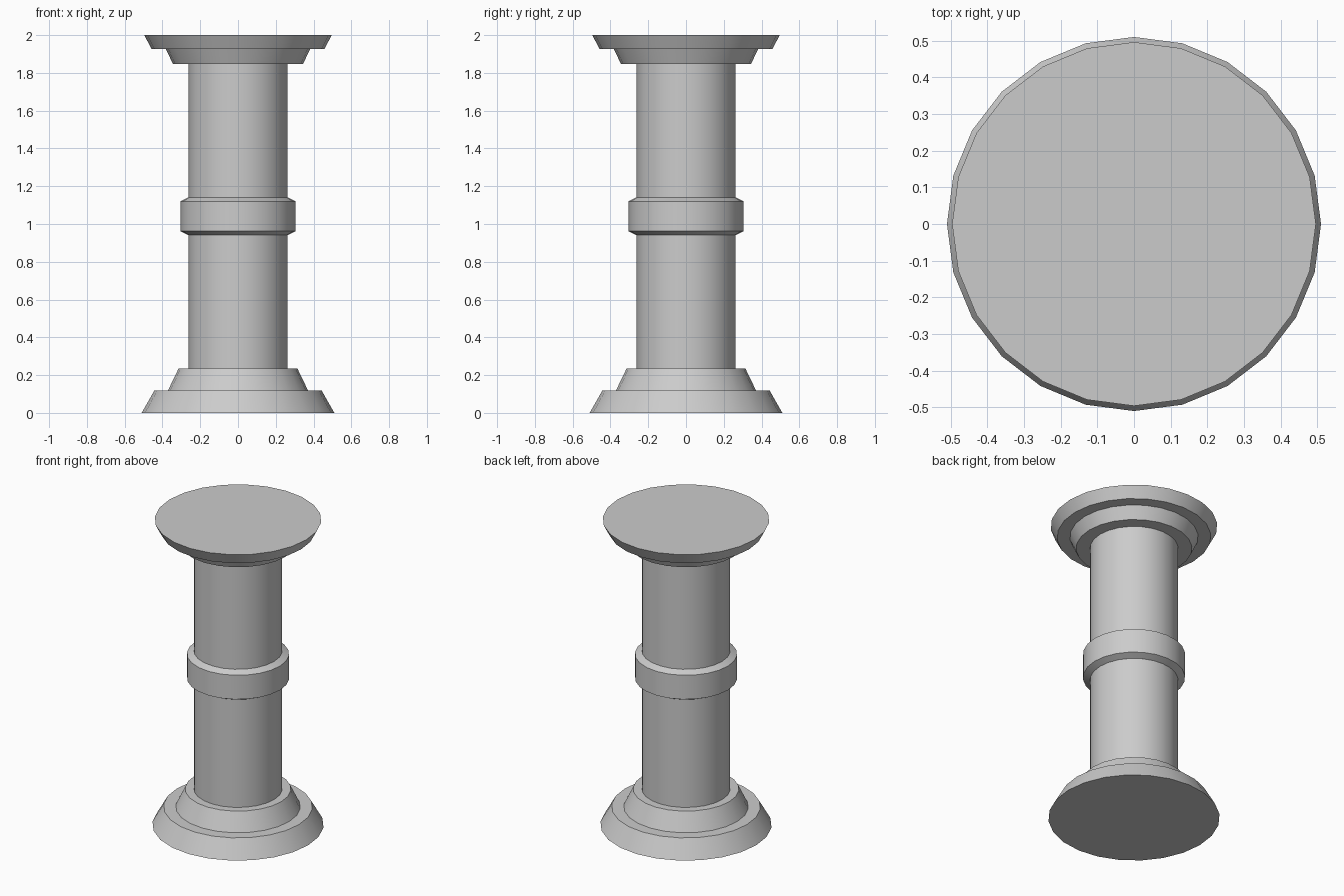
import bpy, bmesh, math

if "Cube" in bpy.data.objects:
    bpy.data.objects.remove(bpy.data.objects["Cube"])

SIDES = 24


def lathe(name, profile):
    """Closed solid turned from (radius, z) points listed bottom to top."""
    bm = bmesh.new()
    rings = []
    for r, z in profile:
        rings.append([bm.verts.new((r * math.cos(2 * math.pi * i / SIDES),
                                    r * math.sin(2 * math.pi * i / SIDES), z))
                      for i in range(SIDES)])
    for low, high in zip(rings, rings[1:]):
        for i in range(SIDES):
            j = (i + 1) % SIDES
            bm.faces.new((low[i], low[j], high[j], high[i]))
    bm.faces.new(rings[0][::-1])
    bm.faces.new(rings[-1])
    mesh = bpy.data.meshes.new(name)
    bm.to_mesh(mesh)
    bm.free()
    obj = bpy.data.objects.new(name, mesh)
    bpy.context.collection.objects.link(obj)
    bpy.ops.object.select_all(action='DESELECT')
    obj.select_set(True)
    bpy.context.view_layer.objects.active = obj
    bpy.ops.object.shade_smooth_by_angle(angle=math.radians(25))
    return obj


# Two-tier base, wider at the bottom
lathe("base", [(0.51, 0), (0.443, 0.118), (0.371, 0.118), (0.315, 0.234)])

# Plain shaft between base and capital
lathe("shaft", [(0.263, 0.234), (0.263, 1.848)])

# Bevelled band round the middle of the shaft
lathe("band", [(0.264, 0.942), (0.304, 0.962), (0.304, 1.12), (0.264, 1.14)])

# Two-tier capital, wider at the top
lathe("capital", [(0.345, 1.848), (0.382, 1.927), (0.458, 1.927), (0.496, 2)])
